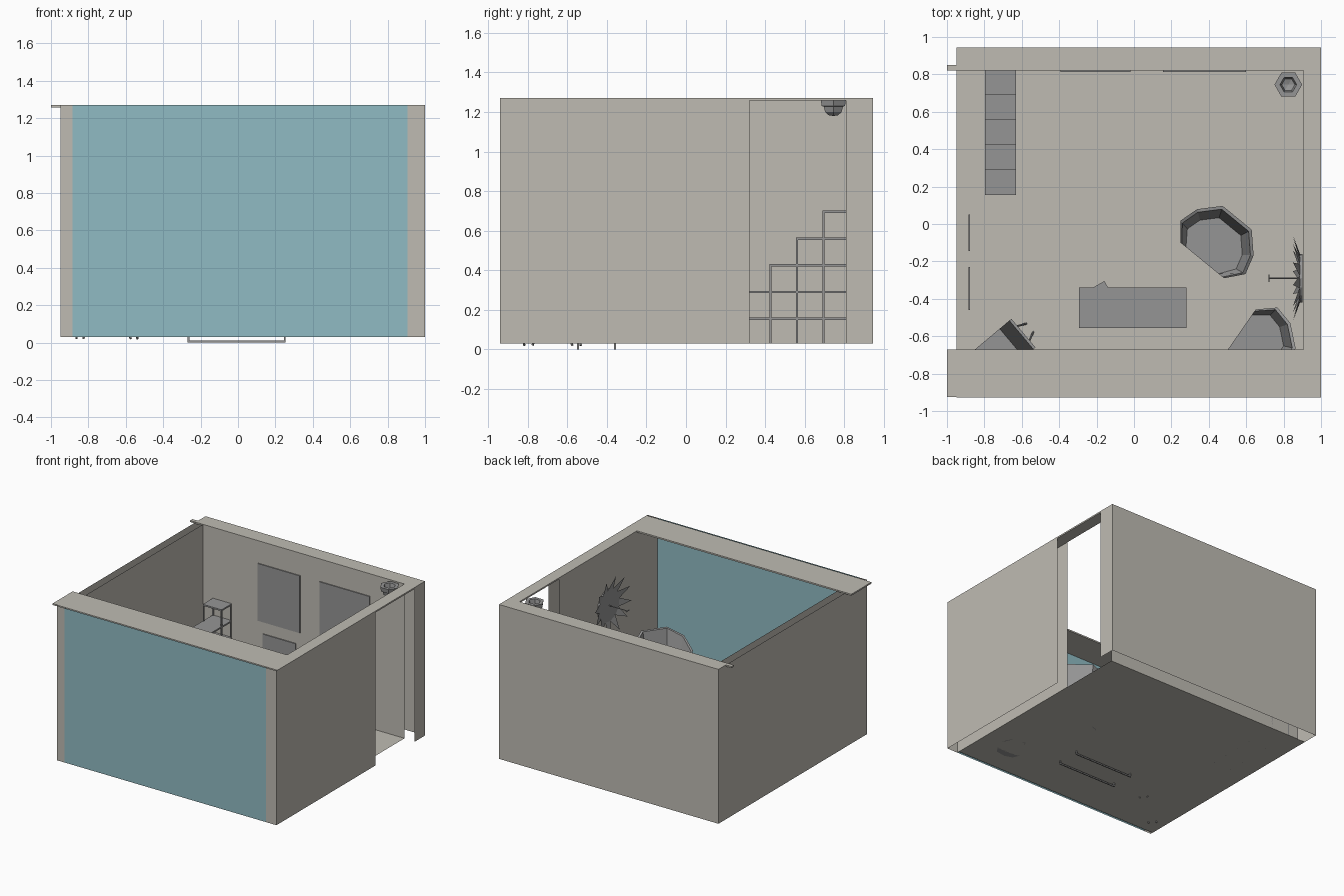
import bpy, bmesh, math
from mathutils import Vector, Matrix

if "Cube" in bpy.data.objects:
    bpy.data.objects.remove(bpy.data.objects["Cube"])


def material(name, rgb):
    m = bpy.data.materials.new(name)
    m.diffuse_color = (*rgb, 1)
    m.use_nodes = True
    m.node_tree.nodes["Principled BSDF"].inputs["Base Color"].default_value = m.diffuse_color
    return m


WALL = material("wall_paint", (0.52, 0.50, 0.45))
GREY = material("furniture_grey", (0.30, 0.30, 0.30))
GLASS = material("blue_glass", (0.28, 0.50, 0.55))


def finish(name, bm, mat):
    me = bpy.data.meshes.new(name)
    bm.to_mesh(me)
    bm.free()
    ob = bpy.data.objects.new(name, me)
    bpy.context.collection.objects.link(ob)
    me.materials.append(mat)
    return ob


def add_box(bm, lo, hi, mat=None):
    c = [(a + b) / 2 for a, b in zip(lo, hi)]
    s = [b - a for a, b in zip(lo, hi)]
    m = Matrix.Translation(c) @ Matrix.Diagonal((*s, 1))
    bmesh.ops.create_cube(bm, size=1, matrix=(mat or Matrix()) @ m)


def boxes(name, items, mat=GREY, xf=None):
    bm = bmesh.new()
    for lo, hi in items:
        add_box(bm, lo, hi, xf)
    return finish(name, bm, mat)


def rod(bm, a, b, r, n=6):
    a, b = Vector(a), Vector(b)
    d = b - a
    m = Matrix.Translation((a + b) / 2) @ d.to_track_quat('Z', 'Y').to_matrix().to_4x4()
    bmesh.ops.create_cone(bm, cap_ends=True, segments=n, radius1=r, radius2=r,
                          depth=d.length, matrix=m)


def quads(name, items, mat):
    """Vertical single-sheet walls given as (x0, y0, x1, y1)."""
    bm = bmesh.new()
    for x0, y0, x1, y1 in items:
        bm.faces.new([bm.verts.new(p) for p in
                      ((x0, y0, Z0), (x1, y1, Z0), (x1, y1, Z1), (x0, y0, Z1))])
    return finish(name, bm, mat)


Z0, Z1 = 0.03, 1.27
XL, XR, YF, YB = -0.95, 1.0, -0.94, 0.945      # outer shell
IL, IR, IB = -0.885, 0.905, 0.82               # inner shell
D0, D1 = 0.32, 0.81                            # doorway

# shell walls, hollow, with a doorway on the right
quads("outer_walls", [(XL, YF, IL, YF), (IR, YF, XR, YF), (XR, YF, XR, D0),
                      (XR, D1, XR, YB), (XR, YB, XL, YB), (XL, YB, XL, YF)], WALL)
quads("inner_walls", [(IR, YF, IR, D0), (IR, IB, IL, IB), (IL, IB, IL, YF)], WALL)
quads("front_window", [(IL, YF, IR, YF), (IL, YF + 0.012, IR, YF + 0.012)], GLASS)

# floor sheet and top rim
bm = bmesh.new()
bm.faces.new([bm.verts.new(p) for p in
              ((XL, YF + .02, Z0), (IR, YF + .02, Z0), (IR, IB, Z0), (XL, IB, Z0))])
finish("floor", bm, WALL)
T = Z1 - 0.012
boxes("top_rim", [((-1, -0.925, T), (XR, -0.67, Z1)), ((XL, YF + .012, T), (XR, -0.925, Z1)),
                  ((XL, IB, T), (XR, YB, Z1)), ((-1, IB, T), (XL, 0.85, Z1)),
                  ((IR, -0.67, T), (XR, IB, Z1))], WALL)

# stepped shelf: boards and slim posts
bm = bmesh.new()
step = 0.134
for i in range(5):
    y = 0.155 + i * step
    z = 0.155 + i * 0.135
    add_box(bm, (-0.797, y, z - 0.006), (-0.63, IB, z + 0.006))
    for x in (-0.797, -0.64):
        add_box(bm, (x, y, Z0), (x + 0.01, y + 0.01, z))
for x in (-0.797, -0.64):
    add_box(bm, (x, IB - 0.01, Z0), (x + 0.01, IB, 0.695))
finish("stepped_shelf", bm, GREY)

# six-sided corner lamp, lathed profile
bm = bmesh.new()
prof = [(0, 1.215), (0.035, 1.225), (0.045, 1.265), (0.074, 1.265), (0.068, 1.23),
        (0.056, 1.228), (0.048, 1.2), (0.028, 1.184), (0, 1.18)]
vs = [bm.verts.new((r, 0, z)) for r, z in prof]
es = [bm.edges.new(p) for p in zip(vs, vs[1:])]
bmesh.ops.spin(bm, geom=vs + es, axis=(0, 0, 1), cent=(0, 0, 0), angle=2 * math.pi,
               steps=6, use_merge=True)
bmesh.ops.remove_doubles(bm, verts=bm.verts, dist=1e-4)
bmesh.ops.recalc_face_normals(bm, faces=bm.faces)
lamp = finish("corner_lamp", bm, GREY)
lamp.location = (0.825, 0.745, 0)


# tub armchairs: half outline mirrored, lofted from base to rim and down to the seat
def armchair(name, pos, edge_dir):
    half = [(-0.15, 0, 0.24), (-0.225, 0.09, 0.36), (-0.195, 0.195, 0.44), (-0.1, 0.295, 0.48)]
    rim = half + [(-x, y, z) for x, y, z in reversed(half)]

    def ring(s, z=None, dz=0):
        return [bm.verts.new((x * s, y * s + 0.05 * (1 - s) if y else 0,
                              z if z is not None else h + dz)) for x, y, h in rim]
    bm = bmesh.new()
    rings = [ring(0.6, Z0), ring(0.85, 0.14), ring(1.0), ring(0.93, dz=-0.003), ring(0.75, 0.22)]
    n = len(rim)
    for a, b in zip(rings, rings[1:]):
        for i in range(n - 1):
            bm.faces.new((a[i], a[i + 1], b[i + 1], b[i]))
    bm.faces.new(rings[-1])                     # seat
    bm.faces.new(rings[0])                      # base
    bm.faces.new([r[0] for r in rings] + [r[-1] for r in reversed(rings)])   # front
    bmesh.ops.recalc_face_normals(bm, faces=bm.faces)
    ob = finish(name, bm, GREY)
    ob.location = (*pos, 0)
    ob.rotation_euler.z = math.atan2(edge_dir[1], edge_dir[0])


armchair("armchair_middle", (0.365, -0.195), (0.77, -0.63))
armchair("armchair_corner", (0.565, -0.58), (-0.57, -0.82))

# low table on two sled legs, with two booklets
parts = [((-0.295, -0.555, 0.25), (0.28, -0.34, 0.265))]
for y in (-0.55, -0.365):
    parts.append(((-0.27, y, 0), (0.255, y + 0.01, 0.01)))
    for x in (-0.27, 0.245):
        parts.append(((x, y, 0), (x + 0.01, y + 0.01, 0.25)))
boxes("low_table", parts)
for k, (x, y) in enumerate(((-0.205, -0.355), (-0.12, -0.5))):
    xf = Matrix.Translation((x, y, 0.265)) @ Matrix.Rotation(math.radians(30), 4, 'Z')
    boxes(f"booklet_{k + 1}", [((-0.065, -0.02, 0), (0.065, 0.02, 0.004))], xf=xf)

# corner chair with leaning back
xf = Matrix.Translation((-0.7, -0.675, 0)) @ Matrix.Rotation(math.radians(-50), 4, 'Z')
bm = bmesh.new()
add_box(bm, (-0.1, -0.15, 0.24), (0.1, 0.08, 0.26), xf)
lean = xf @ Matrix.Translation((0, 0.06, 0.26)) @ Matrix.Rotation(math.radians(-14), 4, 'X')
add_box(bm, (-0.1, 0, 0), (0.1, 0.015, 0.28), lean)
for x in (-0.09, 0.09):
    for y0, y1 in ((-0.13, -0.19), (0.06, 0.19)):
        rod(bm, xf @ Vector((x, y0, 0.245)), xf @ Vector((x * 0.3, y1, 0.02)), 0.006)
finish("corner_chair", bm, GREY)

# sunburst wall ornament with a projecting rod
cy, cz, n = -0.29, 0.82, 12
bm = bmesh.new()
rod(bm, (0.885, cy, cz), (0.9, cy, cz), 0.13, 16)
rod(bm, (0.72, cy, cz), (0.89, cy, cz), 0.004)
rod(bm, (0.722, cy - 0.02, cz), (0.722, cy + 0.02, cz), 0.004)


def polar(x, r, a):
    return bm.verts.new((x, cy + r * math.cos(a), cz + r * math.sin(a)))


for i in range(n):
    a = 2 * math.pi * (i + 0.3) / n
    w = math.pi / n
    tip, mid = polar(0.85, 0.235, a), polar(0.895, 0.11, a)
    l, r = polar(0.885, 0.13, a - w), polar(0.885, 0.13, a + w)
    for f in ((l, r, tip), (l, tip, mid), (mid, tip, r)):
        bm.faces.new(f)
finish("sunburst_ornament", bm, GREY)

# flat wall panels
boxes("back_wall_panels", [((x0, IB - 0.008, z0), (x1, IB, z1)) for x0, x1, z0, z1 in
                           ((-0.394, -0.02, 0.63, 1.09), (0.156, 0.60, 0.63, 1.09),
                            (-0.35, -0.057, 0.27, 0.535))])
boxes("left_wall_panels", [((IL, y0, 0.42), (IL + 0.008, y1, 0.75)) for y0, y1 in
                           ((-0.145, 0.05), (-0.46, -0.23))])
